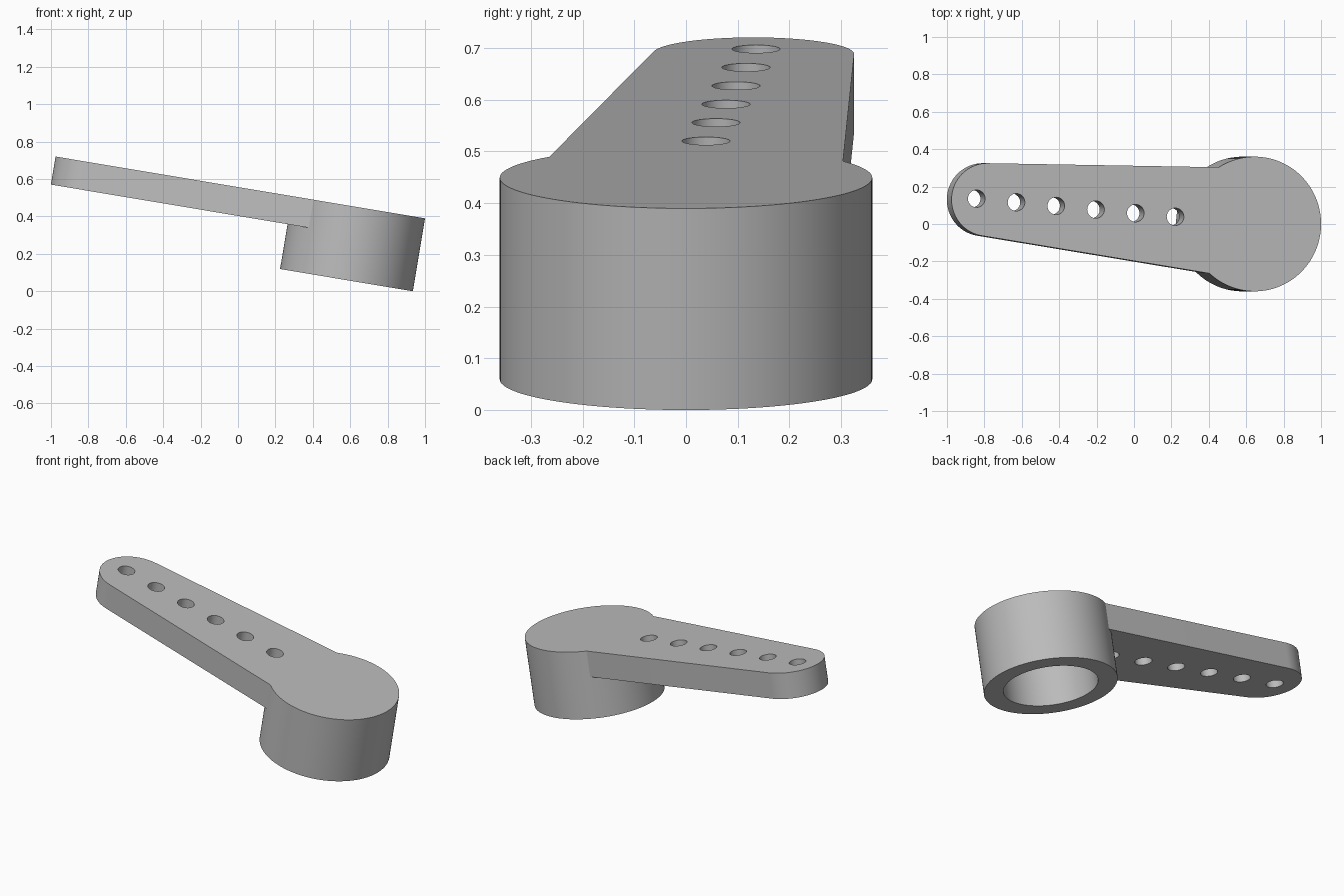
import bpy
import bmesh
from math import acos, asin, atan2, cos, hypot, pi, radians, sin
from mathutils import Matrix

if "Cube" in bpy.data.objects:
    bpy.data.objects.remove(bpy.data.objects["Cube"], do_unlink=True)

# Sizes, measured in the lever's own untilted frame (hub axis at the origin)
HUB_R, HUB_H, BORE_R = 0.36, 0.395, 0.255
ARM_T, ROOT_R, TIP_R = 0.152, 0.30, 0.195
TIP_X, TIP_Y = -1.448, 0.13
HOLE_R, HOLE_COUNT, HOLE_START, HOLE_STEP = 0.0465, 6, 0.43, 0.2155
TILT = radians(9.5)

grey = bpy.data.materials.new("plain grey")
grey.use_nodes = True
colour = (0.5, 0.5, 0.5, 1)
grey.diffuse_color = colour
grey.node_tree.nodes["Principled BSDF"].inputs["Base Color"].default_value = colour


def arc(cx, cy, r, start, end, steps):
    angles = [start + (end - start) * i / steps for i in range(steps + 1)]
    return [(cx + r * cos(a), cy + r * sin(a)) for a in angles]


def circle(cx, cy, r, steps):
    return arc(cx, cy, r, 0, 2 * pi, steps)[:-1]


def prism(name, outline, bottom, top):
    """Extrude a counter-clockwise outline between two heights."""
    bm = bmesh.new()
    face = bm.faces.new([bm.verts.new((x, y, bottom)) for x, y in outline])
    result = bmesh.ops.extrude_face_region(bm, geom=[face])
    verts = [v for v in result["geom"] if isinstance(v, bmesh.types.BMVert)]
    bmesh.ops.translate(bm, verts=verts, vec=(0, 0, top - bottom))
    bmesh.ops.recalc_face_normals(bm, faces=bm.faces)
    mesh = bpy.data.meshes.new(name)
    bm.to_mesh(mesh)
    bm.free()
    mesh.materials.append(grey)
    obj = bpy.data.objects.new(name, mesh)
    bpy.context.collection.objects.link(obj)
    return obj


def combine(target, other, operation):
    """Apply a boolean and discard the helper."""
    mod = target.modifiers.new(operation.lower(), "BOOLEAN")
    mod.operation, mod.solver, mod.object = operation, "EXACT", other
    bpy.context.view_layer.objects.active = target
    bpy.ops.object.modifier_apply(modifier=mod.name)
    bpy.data.objects.remove(other, do_unlink=True)


# Round hub, left tall so that hub and arm can be trimmed flush together
lever = prism("lever_arm_with_hub", circle(0, 0, HUB_R, 128), -HUB_H, 0.06)

# Tapered arm: the tangent outline around a root circle and a tip circle
length = hypot(TIP_X, TIP_Y)
direction = atan2(TIP_Y, TIP_X)
spread = acos((ROOT_R - TIP_R) / length)
outline = arc(TIP_X, TIP_Y, TIP_R, direction - spread, direction + spread, 48)
outline += arc(0, 0, ROOT_R, direction + spread, direction + 2 * pi - spread, 48)
combine(lever, prism("arm", outline, -ARM_T, 0.1), "UNION")

# Common flat top
trim = prism("top_trim", [(-3, -2), (3, -2), (3, 2), (-3, 2)], 0, 1)
combine(lever, trim, "DIFFERENCE")

# Blind bore in the underside of the hub
bore = prism("bore_cutter", circle(0, 0, BORE_R, 96), -1, -ARM_T)
combine(lever, bore, "DIFFERENCE")

# Row of through holes along the arm's centre line
for i in range(HOLE_COUNT):
    x = -HOLE_START - HOLE_STEP * i
    cutter = prism("hole_cutter", circle(x, x * TIP_Y / TIP_X, HOLE_R, 40), -0.3, 0.2)
    combine(lever, cutter, "DIFFERENCE")

# Tilt the lever so that it rests on the hub's lower rim
lever.data.transform(Matrix.Translation((0.645, 0, 0.449)) @ Matrix.Rotation(TILT, 4, "Y"))

bpy.ops.object.select_all(action="DESELECT")
lever.select_set(True)
bpy.context.view_layer.objects.active = lever
bpy.ops.object.shade_smooth_by_angle(angle=radians(30))
